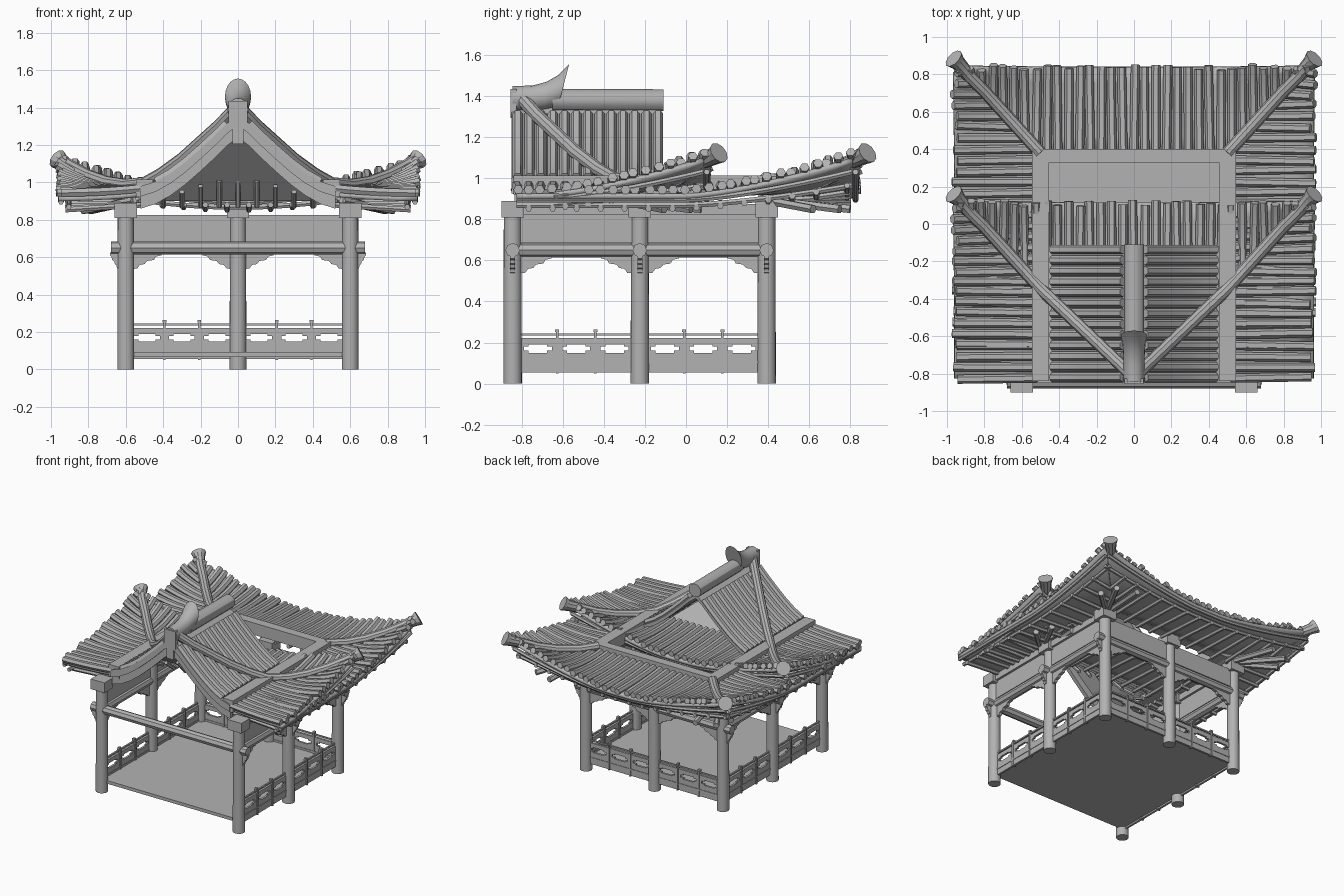
import bpy, bmesh, math, random
from mathutils import Vector, Matrix

random.seed(4)
if "Cube" in bpy.data.objects:
    bpy.data.objects.remove(bpy.data.objects["Cube"])

grey = bpy.data.materials.new("stone_grey")
grey.use_nodes = True
grey.diffuse_color = (0.45, 0.45, 0.45, 1)
grey.node_tree.nodes["Principled BSDF"].inputs["Base Color"].default_value = (0.45, 0.45, 0.45, 1)


def activate(ob):
    bpy.ops.object.select_all(action='DESELECT')
    ob.select_set(True)
    bpy.context.view_layer.objects.active = ob


def finish(name, bm, smooth=False):
    me = bpy.data.meshes.new(name)
    bmesh.ops.recalc_face_normals(bm, faces=bm.faces)
    bm.to_mesh(me)
    bm.free()
    ob = bpy.data.objects.new(name, me)
    bpy.context.collection.objects.link(ob)
    me.materials.append(grey)
    if smooth:
        activate(ob)
        bpy.ops.object.shade_smooth_by_angle()
    return ob


def box(bm, c, s):
    bmesh.ops.create_cube(bm, size=1, matrix=Matrix.Translation(c) @ Matrix.Diagonal((*s, 1)))


def prism(bm, pts, extrude):
    f = bm.faces.new([bm.verts.new(p) for p in pts])
    r = bmesh.ops.extrude_face_region(bm, geom=[f])
    bmesh.ops.translate(bm, verts=[v for v in r["geom"] if isinstance(v, bmesh.types.BMVert)], vec=extrude)


def tubes(name, paths, r, res=2, flare=()):
    """One mesh of capped round tubes; flare lists the radius factors of the last points."""
    cu = bpy.data.curves.new(name, 'CURVE')
    cu.dimensions = '3D'
    cu.bevel_depth, cu.bevel_resolution, cu.use_fill_caps = r, res, True
    for path in paths:
        sp = cu.splines.new('POLY')
        sp.points.add(len(path) - 1)
        for p, co in zip(sp.points, path):
            p.co = (*co, 1)
        for i, k in enumerate(flare):
            sp.points[len(path) - len(flare) + i].radius = k
    ob = bpy.data.objects.new(name, cu)
    bpy.context.collection.objects.link(ob)
    cu.materials.append(grey)
    activate(ob)
    bpy.ops.object.convert(target='MESH')
    bpy.ops.object.shade_smooth_by_angle()


# Columns with block capitals
ROWS = (-0.845, -0.225, 0.393)
posts = [(s * 0.6, y) for s in (-1, 1) for y in ROWS] + [(0, ROWS[2])]
bm, caps = bmesh.new(), bmesh.new()
for x, y in posts:
    bmesh.ops.create_cone(bm, cap_ends=True, segments=20, radius1=0.045, radius2=0.043, depth=0.82,
                          matrix=Matrix.Translation((x, y, 0.41)))
    box(caps, (x, y, 0.85), (0.12, 0.11, 0.08))
finish("columns", bm, True)
finish("capitals", caps)

# Floor
bm = bmesh.new()
box(bm, (0, -0.226, 0.08), (1.2, 1.238, 0.025))
finish("floor", bm)

# Round tie beams and stubs through the columns
beams = [[(-0.68, y, 0.65), (0.68, y, 0.65)] for y in (ROWS[0], ROWS[2])]
for s in (-1, 1):
    beams.append([(s * 0.6, -0.87, 0.65), (s * 0.6, 0.42, 0.65)])
    beams.append([(s * 0.6, ROWS[1], 0.65), (s * 0.68, ROWS[1], 0.65)])
tubes("tie_beams", beams, 0.035)

# Upper boards and wall plates
bm = bmesh.new()
for s in (-1, 1):
    box(bm, (s * 0.6, -0.226, 0.755), (0.035, 1.23, 0.14))
    box(bm, (s * 0.6, -0.226, 0.85), (0.07, 1.23, 0.05))
box(bm, (0, ROWS[2], 0.755), (1.2, 0.035, 0.14))
finish("upper_boards", bm)

# Carved brackets below the beams
CARVE = [(0, 0), (.15, 0), (.15, -.015), (.12, -.022), (.11, -.04), (.075, -.045),
         (.06, -.062), (.035, -.066), (.022, -.085), (0, -.088)]
bm = bmesh.new()


def bracket(x, y, dx, dy, k=1.0):
    thick = Vector((dy, dx, 0)) * 0.025
    prism(bm, [Vector((x, y, 0.625)) + Vector((dx, dy, 0)) * (0.04 + a * k) + Vector((0, 0, b)) - thick / 2
               for a, b in CARVE], thick)


for s in (-1, 1):
    for y in ROWS:
        bracket(s * 0.6, y, s, 0, 0.3)
    bracket(s * 0.6, ROWS[2], -s, 0)
    bracket(0, ROWS[2], s, 0)
    for a, b in zip(ROWS, ROWS[1:]):
        bracket(s * 0.6, a, 0, 1)
        bracket(s * 0.6, b, 0, -1)
finish("brackets", bm)

# Pierced railings, one bay at a time
bm = bmesh.new()


def bay(cx, cy, along_x, length):
    def part(d, z0, z1, w, t=0.016):
        c = (cx + d, cy, (z0 + z1) / 2) if along_x else (cx, cy + d, (z0 + z1) / 2)
        box(bm, c, (w, t, z1 - z0) if along_x else (t, w, z1 - z0))
    part(0, 0.055, 0.15, length)
    part(0, 0.19, 0.222, length)
    part(0, 0.234, 0.245, length, 0.012)
    part(0, 0.098, 0.11, length, 0.024)
    for s in (-1, 1):
        part(s * 0.093, 0.15, 0.19, 0.05)
        part(s * 0.28, 0.15, 0.19, 0.05)
        part(s * 0.093, 0.05, 0.25, 0.012, 0.03)
        part(s * 0.093, 0.25, 0.263, 0.02, 0.02)
    for c in (-0.187, 0, 0.187):
        for s in (-1, 1):
            part(c + s * 0.057, 0.15, 0.16, 0.024)
            part(c + s * 0.057, 0.18, 0.19, 0.024)


for s in (-1, 1):
    bay(s * 0.3, ROWS[2], True, 0.6)
    for a, b in zip(ROWS, ROWS[1:]):
        bay(s * 0.6, (a + b) / 2, False, b - a)
finish("railings", bm)

# Sweeping eaves: u runs along the eave, v from the inner frame outwards
SHIFT = -0.725


def skirt(side, u, v, dz=0.0, dy=0.0, lift=0.185):
    t = abs(u) - 0.1 if side == 0 else u + 0.02
    z = 0.968 - 0.05 * v + 0.025 * v * v + lift * max(0, t / 0.85) ** 1.5 * max(0, v) ** 2 + dz
    if side == 0:
        return Vector((u, 0.38 + 0.46 * v + dy, z))
    return Vector((side * (0.5 + 0.46 * v), u + dy, z))


def inner(side, u):
    return max(0, (abs(u) - 0.5) if side == 0 else (u - 0.38)) / 0.46


rolls, rafters, edges, struts = [], [], [], []
sheet = bmesh.new()
for dy, back_start in ((0, -0.825), (SHIFT, 0.08)):
    for side in (0, -1, 1):
        lo, hi = (-0.93, 0.93) if side == 0 else (back_start, 0.81)
        n = round((hi - lo) / 0.058)
        us = [lo + (hi - lo) * i / n for i in range(n + 1)]
        grid = []
        for i, u in enumerate(us):
            v0 = inner(side, u)
            vs = [v0 + (1 - v0) * k / 5 for k in range(6)]
            grid.append([sheet.verts.new(skirt(side, u, v, -0.03, dy)) for v in vs])
            end, j = random.uniform(0.96, 1.03), random.uniform(-.002, .002)
            rolls.append([skirt(side, u + j * k, v0 + (max(end, v0 + .04) - v0) * k / 5, 0.001, dy)
                          for k in range(6)])
            if i % 2 and v0 < 0.8:
                a = skirt(side, u, max(v0, -0.1), 0, dy)
                a.z = 0.88 + 0.05 * v0
                rafters.append([a, skirt(side, u, 0.92, -0.09, dy, 0.14)])
        for a, b in zip(grid, grid[1:]):
            for k in range(5):
                sheet.faces.new((a[k], a[k + 1], b[k + 1], b[k]))
        edges.append([skirt(side, u, 0.97, -0.048, dy, 0.15) for u in us])
        edges.append([skirt(side, u, 0.88, -0.075, dy, 0.13) for u in us])
    # Corner fan struts
    for s in (-1, 1):
        for ex, ey in ((.83, .62), (.79, .75), (.64, .8)):
            struts.append([(s * 0.56, 0.36 + dy, 0.9), (s * ex, ey + dy, 0.85)])
ob = finish("eave_sheets", sheet, True)
m = ob.modifiers.new("thickness", 'SOLIDIFY')
m.thickness, m.offset = 0.025, 0
tubes("eave_tile_rolls", rolls, 0.024, 1)
tubes("eave_edges", edges, 0.015, 1)
tubes("rafters", rafters, 0.016, 1)
tubes("corner_struts", struts, 0.022, 1)

# Upper gable roof
GABLE = [(0.0, 1.36), (0.06, 1.315), (0.13, 1.245), (0.2, 1.18), (0.28, 1.11), (0.36, 1.05), (0.44, 1.005), (0.52, 0.98)]
bm, barge = bmesh.new(), bmesh.new()
gable_rolls = []
for s in (-1, 1):
    low = [(s * x, z - 0.045) for x, z in reversed(GABLE)]
    prism(bm, [(s * x, -0.83, z - 0.015) for x, z in GABLE] + [(x, -0.83, z) for x, z in low], (0, 0.71, 0))
    # Layered barge boards along the front slope
    for y, top, drop in ((-0.85, 0.0, 0.055), (-0.835, 0.05, 0.12)):
        prism(barge, [(s * x, y, z - top) for x, z in GABLE] +
              [(s * x, y, z - drop) for x, z in reversed(GABLE)], (0, 0.03, 0))
    for i in range(13):
        y = -0.82 + i * 0.057
        gable_rolls.append([(s * x, y, z) for x, z in GABLE[1:-1]])
finish("gable_roof_sheet", bm)
box(barge, (0, -0.84, 1.365), (0.1, 0.03, 0.14))
box(barge, (0, -0.835, 1.25), (0.06, 0.03, 0.09))
finish("barge_boards", barge)
tubes("gable_tile_rolls", gable_rolls, 0.025, 1)

# Slanted panel closing the gable, with rafters at its foot
bm = bmesh.new()
prism(bm, [(0, -0.72, 1.27), (-0.46, -0.36, 0.9), (0.46, -0.36, 0.9)], (0, 0.01, 0.01))
finish("gable_panel", bm)
tubes("gable_rafters", [[(x / 10, -0.37, 0.87), (x / 10, -0.47, 1.04 - 0.03 * abs(x))] for x in range(-4, 5)],
      0.014, 1)

# Flat frame around the roof opening
bm = bmesh.new()
for s in (-1, 1):
    box(bm, (s * 0.5, -0.22, 0.968), (0.09, 1.24, 0.094))
box(bm, (0, 0.365, 0.968), (1.09, 0.07, 0.094))
finish("roof_frame", bm)

# Main ridge, and its upswept tail lofted through oval rings
tubes("main_ridge", [[(0, -0.65, 1.383), (0, -0.11, 1.381)]], 0.053, 4)
TAIL = [(-.845, 1.33, -.845, 1.45, .056), (-.75, 1.33, -.75, 1.452, .056), (-.69, 1.335, -.68, 1.47, .058),
        (-.65, 1.345, -.62, 1.505, .062), (-.62, 1.36, -.57, 1.555, .07)]
bm = bmesh.new()
rings = []
for y0, z0, y1, z1, w in TAIL:
    mid, half = Vector((0, y0 + y1, z0 + z1)) / 2, Vector((0, y1 - y0, z1 - z0)) / 2
    rings.append([bm.verts.new(mid + half * math.sin(a) + Vector((w * math.cos(a), 0, 0)))
                  for a in (math.tau * k / 20 for k in range(20))])
for a, b in zip(rings, rings[1:]):
    for k in range(20):
        bm.faces.new((a[k - 1], a[k], b[k], b[k - 1]))
bm.faces.new(rings[0])
bm.faces.new(rings[-1])
finish("ridge_tail", bm, True)

# Corner ridges with flared tips
HIP = [(0.5, 0.38, 0.995), (0.6, 0.49, 0.985), (0.7, 0.6, 1.0), (0.8, 0.71, 1.035),
       (0.88, 0.79, 1.075), (0.94, 0.86, 1.105), (0.965, 0.885, 1.125)]
UPPER = [(0.02, 1.39), (0.1, 1.305), (0.2, 1.215), (0.3, 1.125), (0.41, 1.045)]
hips = []
for s in (-1, 1):
    hips.append([(s * x, y, z) for x, y, z in HIP])
    hips.append([(s * x, 0.95 * x - 0.82, z) for x, z in UPPER] + [(s * x, y + SHIFT, z) for x, y, z in HIP])
tubes("corner_ridges", hips, 0.034, 3, (1.05, 1.2, 1.6))
